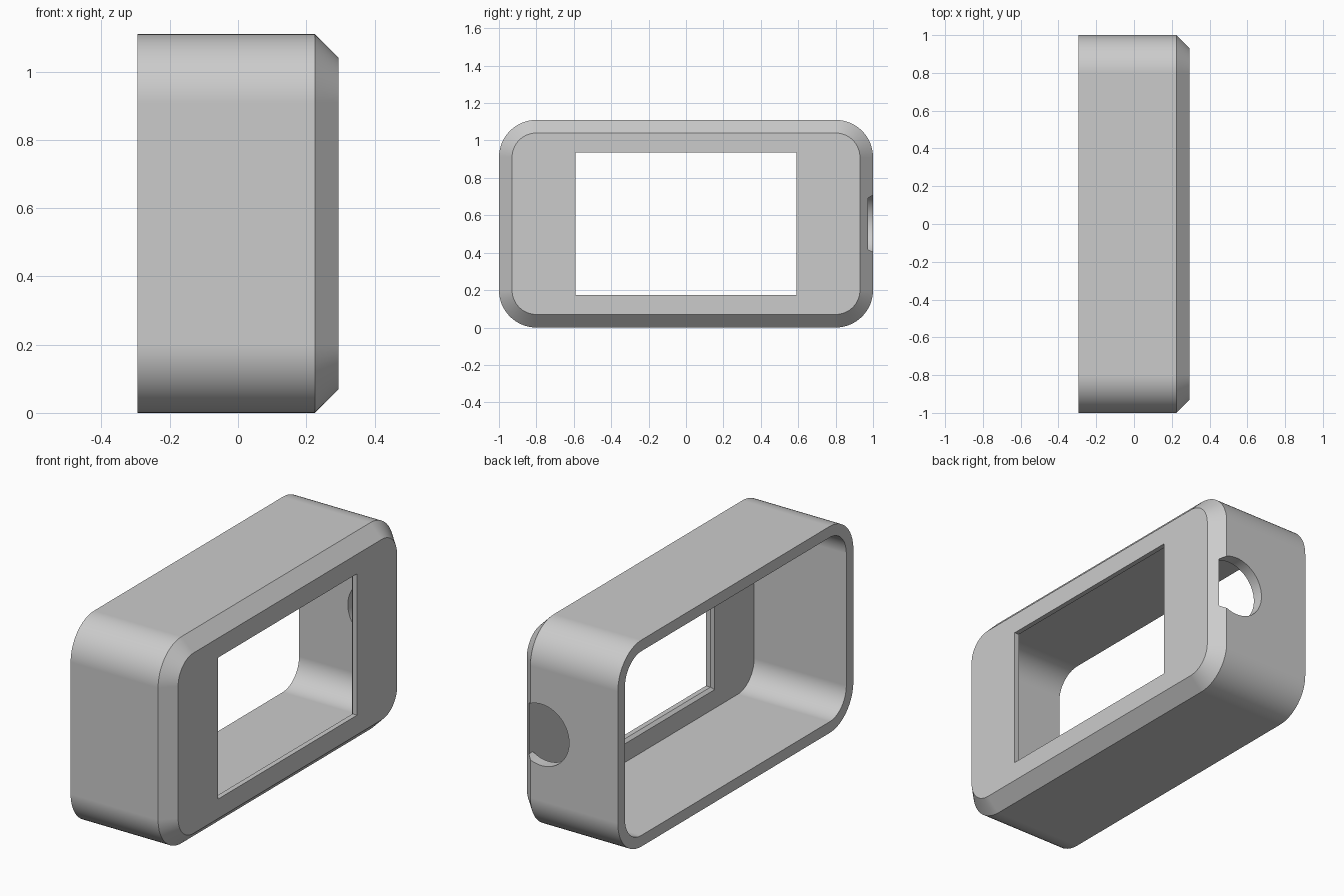
import bpy, bmesh, math
from mathutils import Vector

cube = bpy.data.objects.get("Cube")
if cube:
    bpy.data.objects.remove(cube, do_unlink=True)

MID_Z = 0.555      # height of the case centre
HALF_Y, HALF_Z = 1.0, 0.555
CORNER = 0.2
CHAMFER = 0.07
WALL = 0.06
BACK, FACE, PLATE = -0.295, 0.295, 0.253

grey = bpy.data.materials.new("plain grey")
grey.use_nodes = True
colour = (0.6, 0.6, 0.6, 1)
grey.diffuse_color = colour
grey.node_tree.nodes["Principled BSDF"].inputs["Base Color"].default_value = colour


def rounded_rect(x, half_y, half_z, radius, steps=16):
    """Points of a rounded rectangle lying across the x axis."""
    if radius == 0:
        return [Vector((x, sy * half_y, MID_Z + sz * half_z))
                for sy, sz in ((1, 1), (-1, 1), (-1, -1), (1, -1))]
    points = []
    for quarter, (sy, sz) in enumerate(((1, 1), (-1, 1), (-1, -1), (1, -1))):
        for i in range(steps + 1):
            a = (quarter + i / steps) * math.pi / 2
            points.append(Vector((x, sy * (half_y - radius) + radius * math.cos(a),
                                  MID_Z + sz * (half_z - radius) + radius * math.sin(a))))
    return points


def loft(name, rings):
    """Closed solid through a row of matching rings."""
    bm = bmesh.new()
    rows = [[bm.verts.new(p) for p in ring] for ring in rings]
    for a, b in zip(rows, rows[1:]):
        for i in range(len(a)):
            j = (i + 1) % len(a)
            bm.faces.new((a[i], a[j], b[j], b[i]))
    bm.faces.new(rows[0])
    bm.faces.new(rows[-1])
    bmesh.ops.recalc_face_normals(bm, faces=bm.faces)
    mesh = bpy.data.meshes.new(name)
    bm.to_mesh(mesh)
    bm.free()
    mesh.materials.append(grey)
    obj = bpy.data.objects.new(name, mesh)
    bpy.context.collection.objects.link(obj)
    return obj


def inset_ring(x, inset):
    return rounded_rect(x, HALF_Y - inset, HALF_Z - inset, CORNER - inset)


# Outer body with a chamfered face
case = loft("case_shell", [inset_ring(BACK, 0), inset_ring(FACE - CHAMFER, 0),
                           inset_ring(FACE, CHAMFER)])

# Hollow, open at the back
cavity = loft("cavity_cutter", [inset_ring(BACK - 0.1, WALL), inset_ring(PLATE, WALL)])

# Window, slightly flared on the inside
window = loft("window_cutter", [rounded_rect(x, 0.59 + flare, 0.38 + flare, 0)
                                for x, flare in ((PLATE - 0.01, 0.025),
                                                 (PLATE + 0.015, 0), (FACE + 0.1, 0))])

# Cable hole: a circle cut flat where it meets the face plate
hole_x, hole_r = 0.16, 0.165
flat = math.acos((PLATE - 0.001 - hole_x) / hole_r)
angles = [flat + (2 * math.pi - 2 * flat) * i / 48 for i in range(49)]
cable = loft("cable_hole_cutter", [
    [Vector((hole_x + hole_r * math.cos(a), y, MID_Z + hole_r * math.sin(a))) for a in angles]
    for y in (0.88, 1.1)])

# Cut the shell, then drop the cutters
cutters = (cavity, window, cable)
for cutter in cutters:
    cutter.hide_render = True
    cut = case.modifiers.new(cutter.name, "BOOLEAN")
    cut.operation = "DIFFERENCE"
    cut.solver = "EXACT"
    cut.object = cutter
graph = bpy.context.evaluated_depsgraph_get()
graph.update()
result = bpy.data.meshes.new_from_object(case.evaluated_get(graph))
case.modifiers.clear()
case.data = result
for cutter in cutters:
    bpy.data.objects.remove(cutter, do_unlink=True)

# Smooth rounded corners, crisp edges
bpy.ops.object.select_all(action="DESELECT")
case.select_set(True)
bpy.context.view_layer.objects.active = case
bpy.ops.object.shade_smooth_by_angle(angle=math.radians(30))
weighted = case.modifiers.new("even_shading", "WEIGHTED_NORMAL")
weighted.keep_sharp = True
